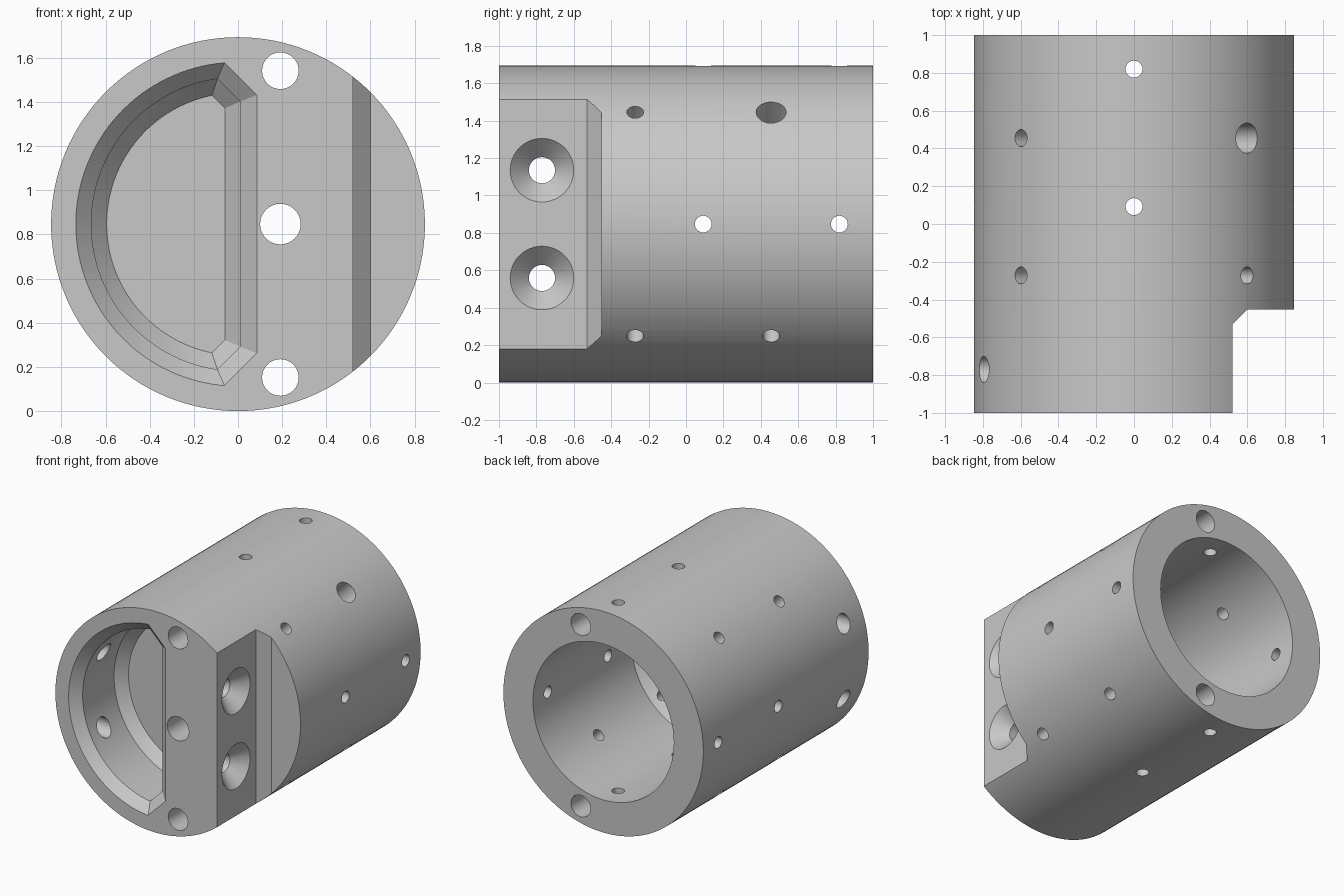
import bpy
import bmesh
import math
from mathutils import Vector, Matrix

if "Cube" in bpy.data.objects:
    bpy.data.objects.remove(bpy.data.objects["Cube"])

R = 0.847          # outer radius, also the height of the axis
AXIS = Vector((0, 0, R))

metal = bpy.data.materials.new("plain grey metal")
metal.use_nodes = True
grey = (0.58, 0.58, 0.58, 1)
metal.diffuse_color = grey
metal.node_tree.nodes["Principled BSDF"].inputs["Base Color"].default_value = grey


def make_object(name, bm):
    bmesh.ops.recalc_face_normals(bm, faces=bm.faces[:])
    mesh = bpy.data.meshes.new(name)
    bm.to_mesh(mesh)
    bm.free()
    mesh.materials.append(metal)
    ob = bpy.data.objects.new(name, mesh)
    bpy.context.collection.objects.link(ob)
    return ob


def rod(name, start, end, r1, r2=None, sides=32):
    """Round bar or cone between two points, given relative to the axis."""
    start, end = Vector(start), Vector(end)
    way = end - start
    turn = way.to_track_quat('Z', 'Y').to_matrix().to_4x4()
    bm = bmesh.new()
    bmesh.ops.create_cone(bm, cap_ends=True, segments=sides, radius1=r1,
                          radius2=r1 if r2 is None else r2, depth=way.length,
                          matrix=Matrix.Translation(AXIS + (start + end) / 2) @ turn)
    return make_object(name, bm)


def loft(name, rings):
    """Closed solid through rings of equal point count."""
    bm = bmesh.new()
    loops = [[bm.verts.new(AXIS + Vector(p)) for p in ring] for ring in rings]
    n = len(loops[0])
    for a, b in zip(loops, loops[1:]):
        for i in range(n):
            j = (i + 1) % n
            bm.faces.new((a[i], a[j], b[j], b[i]))
    bm.faces.new(loops[0])
    bm.faces.new(loops[-1])
    return make_object(name, bm)


def d_ring(y, radius, flat, corner, steps=64):
    """D outline: arc on the -x side, flat on the +x side, bevelled corners."""
    t0 = math.pi / 4 + math.acos(corner / (radius * math.sqrt(2)))
    pts = []
    for i in range(steps + 1):
        t = t0 + (2 * math.pi - 2 * t0) * i / steps
        pts.append((radius * math.cos(t), y, radius * math.sin(t)))
    return pts + [(flat, y, flat - corner), (flat, y, corner - flat)]


def circle_ring(y, radius, steps=96):
    return [(radius * math.cos(math.tau * i / steps), y,
             radius * math.sin(math.tau * i / steps)) for i in range(steps)]


body = rod("cylinder_body", (0, -1, 0), (0, 1, 0), R, sides=128)


def cut(tool):
    mod = body.modifiers.new("cut", 'BOOLEAN')
    mod.operation = 'DIFFERENCE'
    mod.solver = 'EXACT'
    mod.object = tool
    bpy.context.view_layer.objects.active = body
    bpy.ops.object.modifier_apply(modifier=mod.name)
    bpy.data.objects.remove(tool)


# rear bore with a tapered end
cut(loft("bore", [circle_ring(1.1, 0.597), circle_ring(-0.19, 0.597),
                  circle_ring(-0.265, 0.522)]))

# D-shaped front pocket, bevelled at the mouth and at the floor
cut(loft("pocket", [d_ring(-1.07, 0.805, 0.16, 0.775),
                    d_ring(-0.93, 0.665, 0.01, 0.565),
                    d_ring(-0.55, 0.665, 0.01, 0.565),
                    d_ring(-0.475, 0.595, -0.06, 0.465)]))

# side flat with a bevelled shoulder
outline = [(0.522, -1.2), (0.522, -0.53), (0.6, -0.453), (1.2, -0.453), (1.2, -1.2)]
cut(loft("side_flat", [[(x, y, z) for x, y in outline] for z in (-1, 1)]))

# countersunk screw holes right across the front
for z in (-0.288, 0.288):
    cut(rod("screw_hole", (1, -0.77, z), (-1, -0.77, z), 0.07))
    cut(rod("countersink", (0.572, -0.77, z), (0.41, -0.77, z), 0.22, 0.058, 48))

# lengthwise holes
for z in (-0.695, 0.695):
    cut(rod("long_hole", (0.192, -1.1, z), (0.192, 1.1, z), 0.083))
cut(rod("middle_hole", (0.192, -1.1, 0), (0.192, 0, 0), 0.092))

# radial holes: straight ones and diagonal ones in staggered rows
for k in range(8):
    a = k * math.pi / 4
    diagonal = k % 2 == 1
    for y in ((-0.272, 0.455) if diagonal else (0.092, 0.82)):
        big = k == 1 and y > 0
        d = Vector((math.cos(a), 0, math.sin(a)))
        offset = Vector((0, y, 0))
        cut(rod("radial_hole", d * 1.0 + offset, d * 0.48 + offset,
                0.08 if big else 0.045, sides=24))

bpy.ops.object.select_all(action='DESELECT')
body.select_set(True)
bpy.context.view_layer.objects.active = body
bpy.ops.object.shade_smooth_by_angle(angle=math.radians(25))
